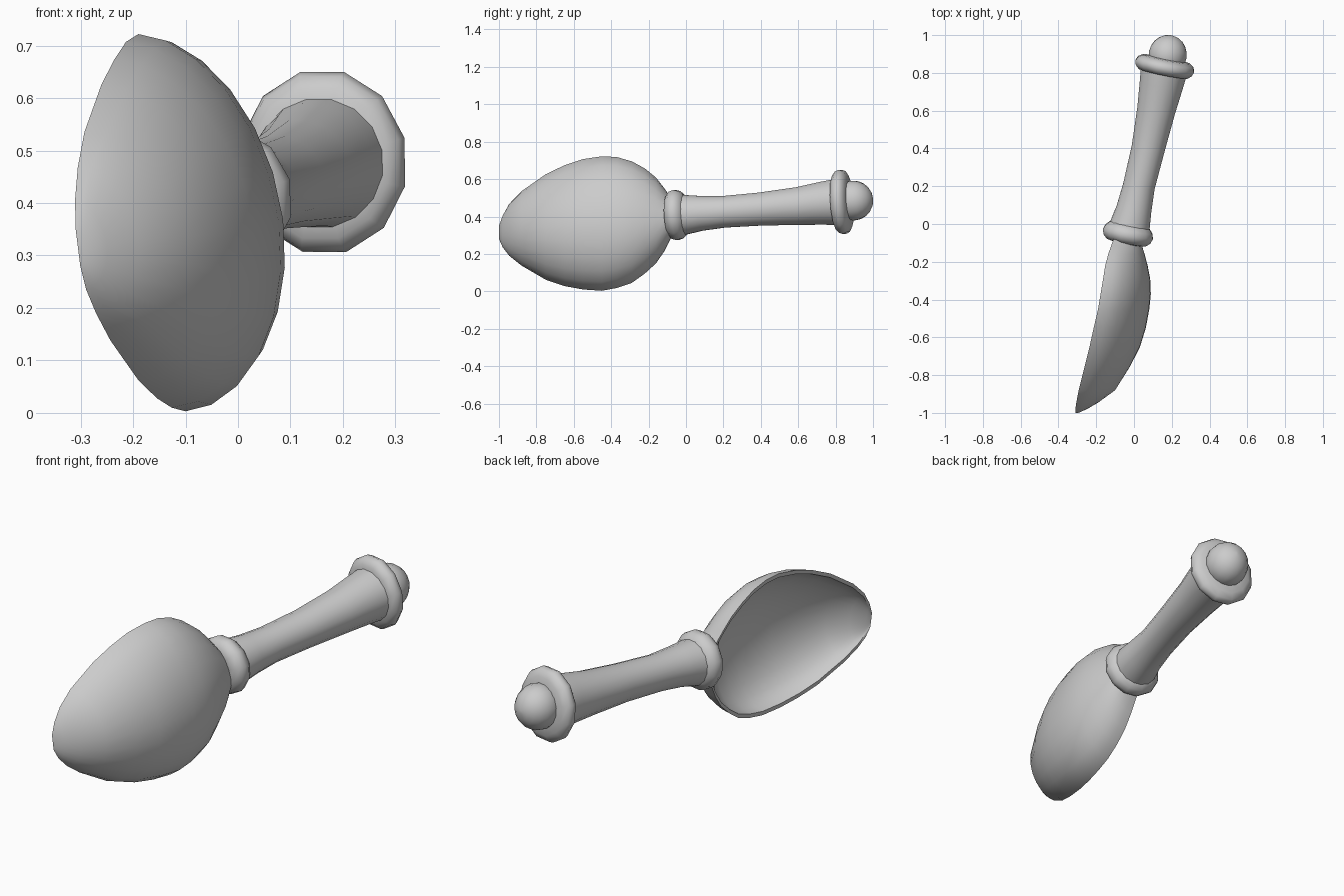
import bpy, bmesh, math
from mathutils import Vector

if "Cube" in bpy.data.objects:
    bpy.data.objects.remove(bpy.data.objects["Cube"])

grey = bpy.data.materials.new("plain_grey")
grey.diffuse_color = (0.6, 0.6, 0.6, 1)
grey.use_nodes = True
grey.node_tree.nodes["Principled BSDF"].inputs["Base Color"].default_value = grey.diffuse_color
AXIS = Vector((0.2, 1, 0.07)).normalized()


def loft(name, rings, angle):
    """Skin a list of equal-length closed rings and cap both ends."""
    bm = bmesh.new()
    vs = [[bm.verts.new(p) for p in ring] for ring in rings]
    n = len(vs[0])
    for a, b in zip(vs, vs[1:]):
        for i in range(n):
            j = (i + 1) % n
            bm.faces.new((a[i], a[j], b[j], b[i]))
    bm.faces.new(vs[0])
    bm.faces.new(vs[-1])
    bmesh.ops.recalc_face_normals(bm, faces=bm.faces)
    me = bpy.data.meshes.new(name)
    bm.to_mesh(me)
    bm.free()
    ob = bpy.data.objects.new(name, me)
    bpy.context.collection.objects.link(ob)
    me.materials.append(grey)
    bpy.ops.object.select_all(action='DESELECT')
    ob.select_set(True)
    bpy.context.view_layer.objects.active = ob
    bpy.ops.object.shade_smooth_by_angle(angle=math.radians(angle))
    return ob


def circle(center, r, sx=1.0, n=12):
    """Ring of points square to the handle axis."""
    u = Vector((1, -AXIS.x / AXIS.y, 0)).normalized()
    v = u.cross(AXIS).normalized()
    return [Vector(center) + u * (r * sx * math.cos(a)) + v * (r * math.sin(a))
            for a in (2 * math.pi * (i + 0.5) / n for i in range(n))]


def turned(name, center, profile, sx=1.0, n=12):
    """Turned part: profile of (offset along axis, radius)."""
    c = Vector(center)
    return loft(name, [circle(c + AXIS * t, r, sx, n) for t, r in profile], 60)


# Bowl stations: y, bottom z, top z, rim x, back x
STATIONS = [
    (-1.0, 0.28, 0.35, -0.305, -0.295), (-0.98, 0.235, 0.405, -0.30, -0.25),
    (-0.945, 0.19, 0.468, -0.288, -0.19), (-0.88, 0.138, 0.535, -0.268, -0.10),
    (-0.75, 0.062, 0.626, -0.225, -0.02), (-0.65, 0.028, 0.674, -0.195, 0.03),
    (-0.55, 0.01, 0.707, -0.17, 0.06), (-0.45, 0.003, 0.722, -0.145, 0.078),
    (-0.37, 0.018, 0.718, -0.133, 0.086), (-0.29, 0.045, 0.695, -0.123, 0.083),
    (-0.22, 0.095, 0.657, -0.117, 0.07), (-0.16, 0.15, 0.608, -0.108, 0.055),
    (-0.115, 0.215, 0.55, -0.1, 0.042), (-0.08, 0.285, 0.50, -0.095, 0.03),
    (-0.05, 0.33, 0.47, -0.085, 0.02),
]
N = 12
bowl_rings = []
for y, zb, zt, rim, back in STATIONS:
    mid, half, depth = (zb + zt) / 2, (zt - zb) / 2, back - rim
    inner_half = half - min(0.02, half * 0.3)
    inner_depth = max(0, depth - 0.04) * min(1, max(0, (-0.09 - y) / 0.12))

    def arc(h, d):
        pts = []
        for i in range(N + 1):
            a = math.pi * (i / N - 0.5)
            z = h * math.sin(a)
            pts.append((rim - 0.125 * z + d * max(0, math.cos(a)) ** 1.1, y, mid + z))
        return pts
    bowl_rings.append(arc(half, depth) + arc(inner_half, inner_depth)[::-1])
loft("spoon_bowl", bowl_rings, 50)

# Slightly curved, flaring handle shaft: x, y, z, radius
SHAFT = [(-0.035, -0.06, 0.407, 0.11), (-0.02, 0.0, 0.41, 0.107), (0.0, 0.08, 0.417, 0.095),
         (0.026, 0.2, 0.425, 0.086), (0.075, 0.4, 0.44, 0.09), (0.117, 0.6, 0.456, 0.103),
         (0.143, 0.73, 0.471, 0.117), (0.16, 0.82, 0.478, 0.127)]
loft("handle_shaft", [circle(p[:3], p[3], n=16) for p in SHAFT], 60)

# Rounded collar between bowl and shaft
turned("neck_collar", (-0.032, -0.053, 0.408),
       [(-0.05, 0.08), (-0.045, 0.108), (-0.025, 0.131), (0, 0.139), (0.025, 0.131), (0.046, 0.112), (0.055, 0.09)])

# Wide ring at the handle end
turned("end_ring", (0.162, 0.832, 0.478),
       [(-0.04, 0.11), (-0.036, 0.148), (-0.018, 0.17), (0.004, 0.178), (0.026, 0.168), (0.042, 0.14), (0.048, 0.09)],
       sx=0.92)

# Ball finial
R = 0.108
turned("end_ball", (0.178, 0.893, 0.485),
       [(-R * math.cos(a), R * math.sin(a)) for a in
        (math.pi * (0.02 + 0.96 * i / 10) for i in range(11))], sx=0.95, n=16)
